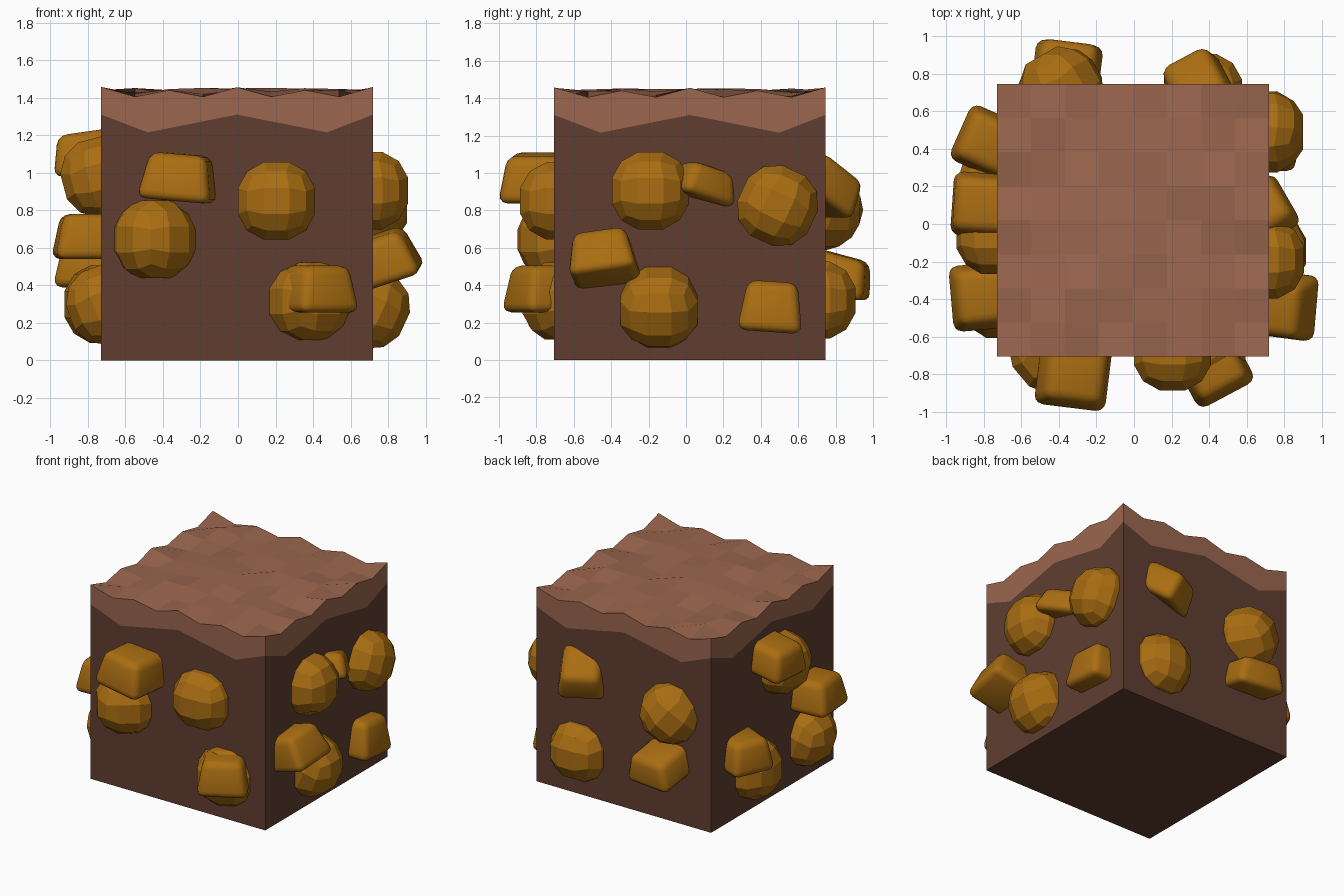
import bpy, bmesh, random
from math import radians
from mathutils import Matrix, Vector

if "Cube" in bpy.data.objects:
    bpy.data.objects.remove(bpy.data.objects["Cube"])

random.seed(4)
X0, X1, Y0, Y1 = -0.73, 0.72, -0.705, 0.745
N = 8


def material(name, col):
    m = bpy.data.materials.new(name)
    m.diffuse_color = (*col, 1)
    m.use_nodes = True
    m.node_tree.nodes["Principled BSDF"].inputs["Base Color"].default_value = m.diffuse_color
    return m


SOIL = material("soil", (0.115, 0.048, 0.03))
TURF = material("turf", (0.33, 0.135, 0.078))
ORE = material("ore", (0.40, 0.155, 0.006))


def finish(bm, name, mat, smooth=False):
    bmesh.ops.recalc_face_normals(bm, faces=bm.faces)
    me = bpy.data.meshes.new(name)
    bm.to_mesh(me)
    bm.free()
    for p in me.polygons:
        p.use_smooth = smooth
    me.materials.append(mat)
    ob = bpy.data.objects.new(name, me)
    bpy.context.collection.objects.link(ob)
    return ob


# Soil block and crust share a zigzag seam on every side
corners = [(X0, Y0), (X1, Y0), (X1, Y1), (X0, Y1)]
SEAM = [(0, 1.31), (0.172, 1.215), (0.5, 1.31), (0.83, 1.215), (1, 1.31)]


def side_point(k, t, z):
    a, b = Vector(corners[k]), Vector(corners[(k + 1) % 4])
    p = a.lerp(b, t)
    return (p.x, p.y, z)


soil = bmesh.new()
turf = bmesh.new()
soil.faces.new([soil.verts.new((x, y, 0)) for x, y in corners])

# Uneven crust top
grid = {}
for i in range(N + 1):
    for j in range(N + 1):
        border = i in (0, N) or j in (0, N)
        if i in (0, N) and j in (0, N):
            z = 1.457
        elif border:
            k = j if i in (0, N) else i
            z = 1.405 if k % 2 else (1.455 if k == N // 2 else 1.44)
        else:
            z = random.uniform(1.41, 1.455)
        grid[i, j] = turf.verts.new((X0 + (X1 - X0) * i / N, Y0 + (Y1 - Y0) * j / N, z))
for i in range(N):
    for j in range(N):
        turf.faces.new([grid[i, j], grid[i + 1, j], grid[i + 1, j + 1], grid[i, j + 1]])

edges = [[(i, 0) for i in range(N + 1)], [(N, j) for j in range(N + 1)],
         [(N - i, N) for i in range(N + 1)], [(0, N - j) for j in range(N + 1)]]
for k in range(4):
    seam = [side_point(k, t, z) for t, z in SEAM]
    soil.faces.new([soil.verts.new(p) for p in
                    [side_point(k, 0, 0), side_point(k, 1, 0)] + seam[::-1]])
    turf.faces.new([turf.verts.new(p) for p in seam] + [grid[e] for e in edges[k][::-1]])
for bm, name, mat in ((soil, "soil_block", SOIL), (turf, "crust_top", TURF)):
    bmesh.ops.remove_doubles(bm, verts=bm.verts, dist=1e-4)
    finish(bm, name, mat)


def turn(face, pitch, roll, yaw):
    return (Matrix.Rotation(radians(face + yaw), 4, 'Z')
            @ Matrix.Rotation(radians(roll), 4, 'Y')
            @ Matrix.Rotation(radians(pitch), 4, 'X'))


# Faceted round nugget: cube with 3 x 3 cells per side pushed onto a sphere
def nugget(loc, face, pitch=0, roll=0, yaw=0):
    bm = bmesh.new()
    bmesh.ops.create_cube(bm, size=2)
    bmesh.ops.subdivide_edges(bm, edges=bm.edges[:], cuts=2, use_grid_fill=True)
    for v in bm.verts:
        v.co = v.co.normalized() * 0.228
    ob = finish(bm, "round_nugget", ORE)
    ob.matrix_world = Matrix.Translation(loc) @ turn(face, pitch, roll, yaw)


# Smooth chunk: tapered box with rounded edges
def chunk(loc, face, pitch=0, roll=0, yaw=0, size=(0.40, 0.40, 0.25)):
    bm = bmesh.new()
    bmesh.ops.create_cube(bm, size=1)
    for v in bm.verts:
        f = 0.76 if v.co.z > 0 else 1.0
        v.co = Vector((v.co.x * f * size[0], v.co.y * f * size[1], v.co.z * size[2]))
    bmesh.ops.bevel(bm, geom=bm.edges[:], offset=0.05, segments=3, profile=0.5, affect='EDGES')
    ob = finish(bm, "smooth_chunk", ORE, True)
    ob.matrix_world = Matrix.Translation(loc) @ turn(face, pitch, roll, yaw)


FRONT, RIGHT, BACK, LEFT = 0, 90, 180, -90

# Front
nugget((0.205, -0.68, 0.85), FRONT)
nugget((-0.445, -0.68, 0.645), FRONT, yaw=40)
nugget((0.38, -0.66, 0.315), FRONT, yaw=30)
chunk((-0.315, -0.79, 0.975), FRONT, roll=5, yaw=-7)
chunk((0.42, -0.76, 0.38), FRONT, yaw=28, size=(0.36, 0.36, 0.25))

# Right
nugget((0.70, -0.19, 0.905), RIGHT)
nugget((0.695, 0.49, 0.825), RIGHT, roll=25)
nugget((0.70, -0.145, 0.28), RIGHT, pitch=25)
chunk((0.68, 0.08, 0.945), RIGHT, roll=17, yaw=30, size=(0.34, 0.32, 0.18))
chunk((0.77, -0.44, 0.545), RIGHT, pitch=-18, roll=-8, yaw=-5, size=(0.37, 0.38, 0.25))
chunk((0.69, 0.455, 0.285), RIGHT, roll=4, size=(0.35, 0.36, 0.27))

# Back
nugget((0.37, 0.70, 0.32), BACK)
nugget((-0.39, 0.72, 0.81), BACK, roll=40, yaw=30)
chunk((0.34, 0.74, 0.94), BACK, pitch=35, yaw=28, size=(0.34, 0.38, 0.22))
chunk((-0.36, 0.80, 0.46), BACK, pitch=15, yaw=-7, size=(0.38, 0.40, 0.21))

# Left
nugget((-0.71, 0.25, 0.30), LEFT, yaw=10)
nugget((-0.70, -0.40, 0.30), LEFT, pitch=20)
nugget((-0.73, -0.06, 0.98), LEFT, pitch=15)
chunk((-0.77, 0.43, 0.51), LEFT, yaw=-24, size=(0.34, 0.36, 0.24))
chunk((-0.79, 0.10, 1.11), LEFT, pitch=8, yaw=-4, size=(0.36, 0.40, 0.22))
chunk((-0.785, -0.385, 0.66), LEFT, yaw=5, size=(0.37, 0.40, 0.24))
